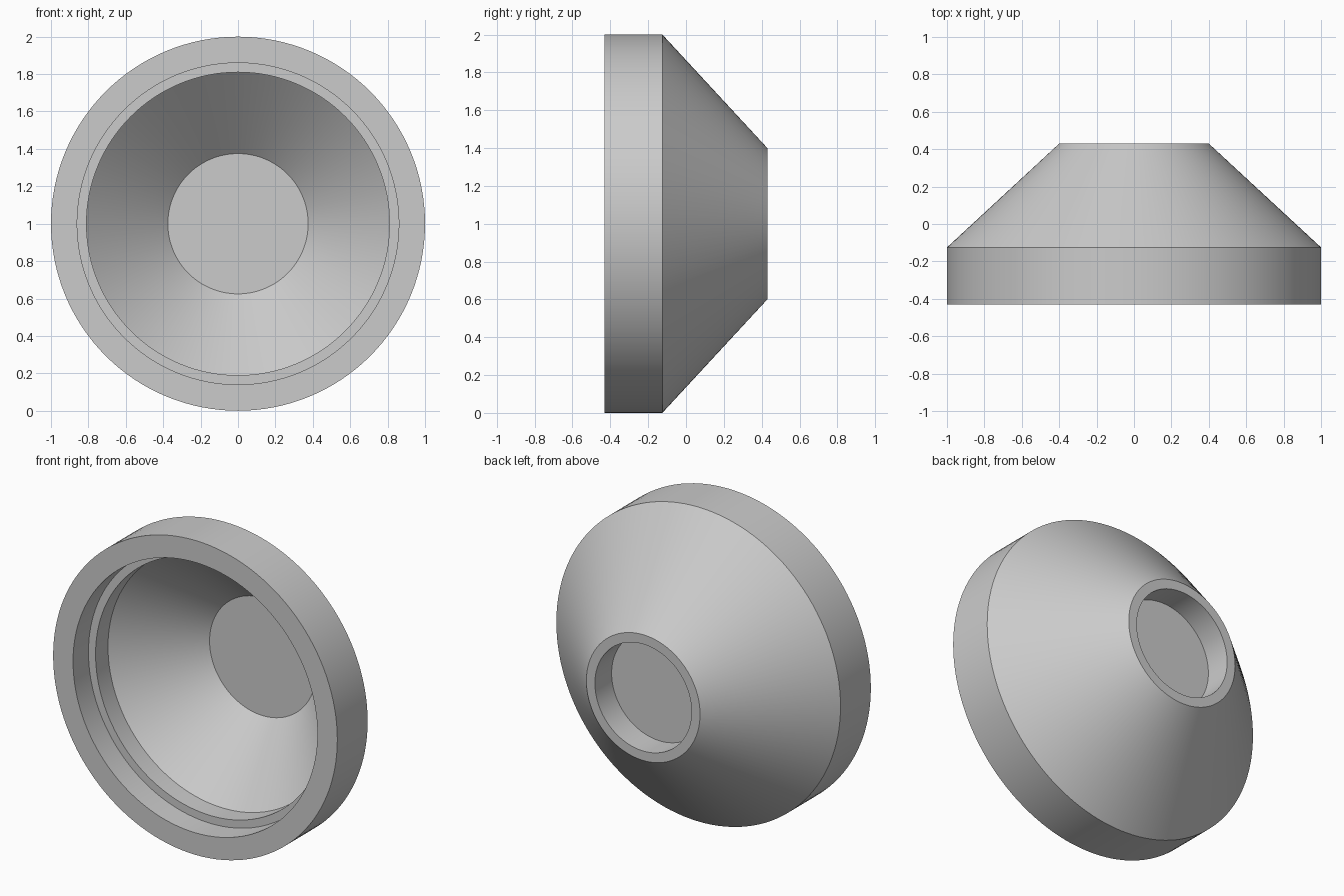
import bpy, bmesh, math
from mathutils import Vector

cube = bpy.data.objects.get("Cube")
if cube:
    bpy.data.objects.remove(cube, do_unlink=True)

# Plain grey finish
grey = bpy.data.materials.new("light_grey")
grey.use_nodes = True
colour = (0.6, 0.6, 0.6, 1)
grey.diffuse_color = colour
grey.node_tree.nodes["Principled BSDF"].inputs["Base Color"].default_value = colour


def lathe(name, profile, centre, material, steps=128):
    """Revolve (radius, y) points about the front-to-back axis."""
    bm = bmesh.new()
    verts = [bm.verts.new((r, y, 0)) for r, y in profile]
    edges = [bm.edges.new(pair) for pair in zip(verts, verts[1:])]
    bmesh.ops.spin(bm, geom=verts + edges, cent=(0, 0, 0), axis=(0, 1, 0),
                   angle=math.tau, steps=steps, use_duplicate=False)
    bmesh.ops.remove_doubles(bm, verts=bm.verts, dist=0.0001)
    bmesh.ops.recalc_face_normals(bm, faces=bm.faces)
    bmesh.ops.translate(bm, verts=bm.verts, vec=Vector(centre))
    mesh = bpy.data.meshes.new(name)
    bm.to_mesh(mesh)
    bm.free()
    mesh.materials.append(material)
    obj = bpy.data.objects.new(name, mesh)
    bpy.context.collection.objects.link(obj)
    bpy.ops.object.select_all(action="DESELECT")
    obj.select_set(True)
    bpy.context.view_layer.objects.active = obj
    bpy.ops.object.shade_smooth_by_angle(angle=math.radians(30))
    return obj


# Hollow conical housing: stepped front bore, thin web, round rear socket
housing_profile = [
    (0, 0.25), (0.375, 0.25),                    # front of web
    (0.81, -0.15), (0.81, -0.275),               # inner cone and bore
    (0.86, -0.275), (0.86, -0.43),               # ledge and front bore
    (1.0, -0.43), (1.0, -0.125),                 # front rim and outer band
    (0.4, 0.43), (0.34, 0.43),                   # outer cone and rear rim
    (0.34, 0.262), (0, 0.262),                   # socket wall and floor
]
lathe("conical_housing", housing_profile, (0, 0, 1), grey)
